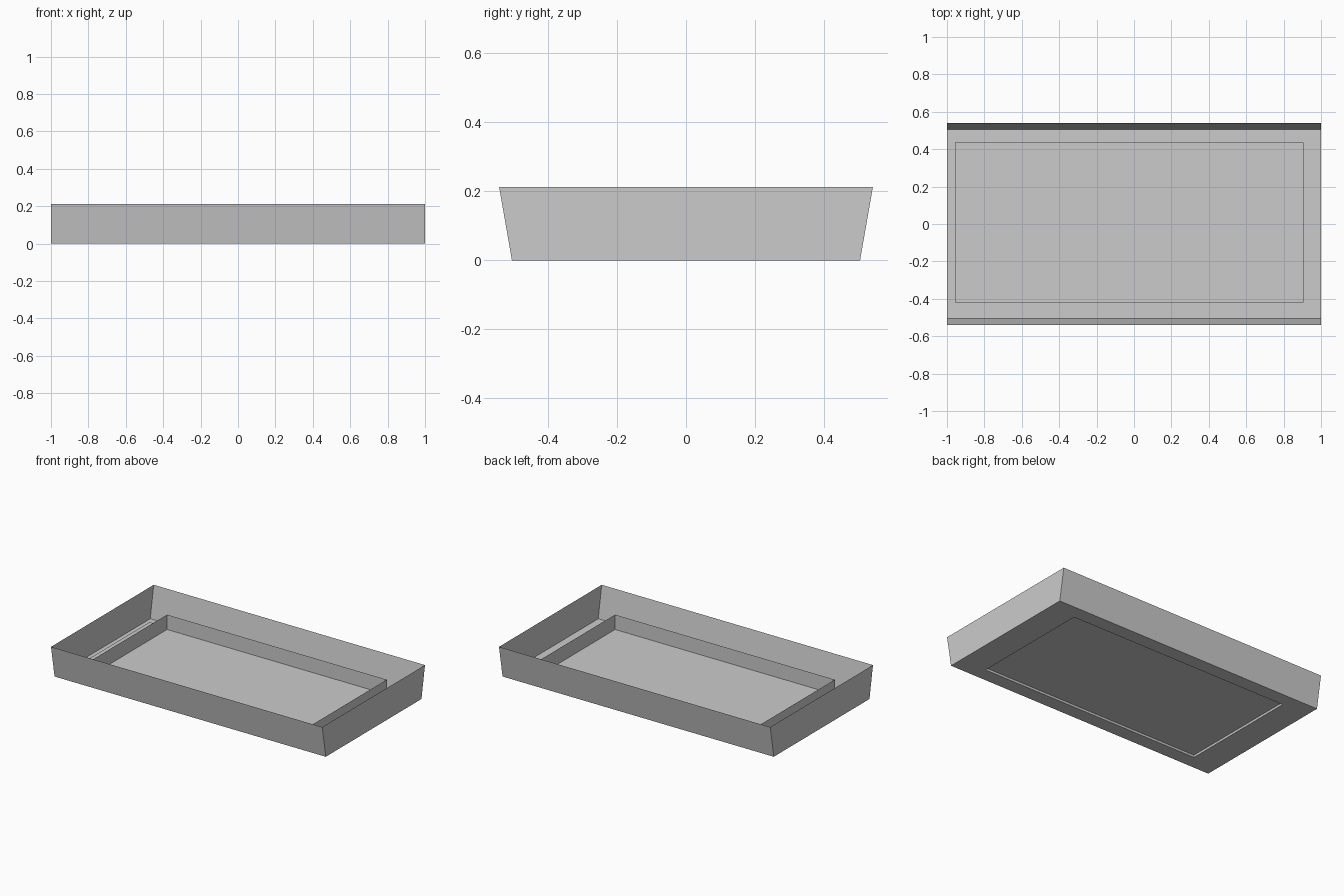
import bpy, bmesh

if "Cube" in bpy.data.objects:
    bpy.data.objects.remove(bpy.data.objects["Cube"])

def rect(bm, hx, hy, z, cx=0.0, cy=0.0):
    """Four corner vertices of a horizontal rectangle."""
    return [bm.verts.new((cx + sx * hx, cy + sy * hy, z))
            for sx, sy in ((-1, -1), (1, -1), (1, 1), (-1, 1))]

def bridge(bm, a, b):
    """Quads between two four-corner loops."""
    for i in range(4):
        j = (i + 1) % 4
        bm.faces.new((a[i], a[j], b[j], b[i]))

def finish(bm, name):
    mesh = bpy.data.meshes.new(name)
    bm.to_mesh(mesh)
    bm.free()
    obj = bpy.data.objects.new(name, mesh)
    bpy.context.collection.objects.link(obj)
    return obj

# Thin sheet tray: flared outer walls, floor ring, upright lip around the opening
bm = bmesh.new()
rim = rect(bm, 1.0, 0.541, 0.212)
base = rect(bm, 1.0, 0.504, 0.0)
opening = rect(bm, 0.81, 0.41, 0.0)
lip = rect(bm, 0.81, 0.41, 0.114)
bridge(bm, base, rim)
bridge(bm, opening, base)
bridge(bm, opening, lip)
finish(bm, "tray")

# Loose panel that closes the opening just above the floor
bm = bmesh.new()
bm.faces.new(rect(bm, 0.932, 0.428, 0.015, -0.025, 0.007))
finish(bm, "floor_panel")
